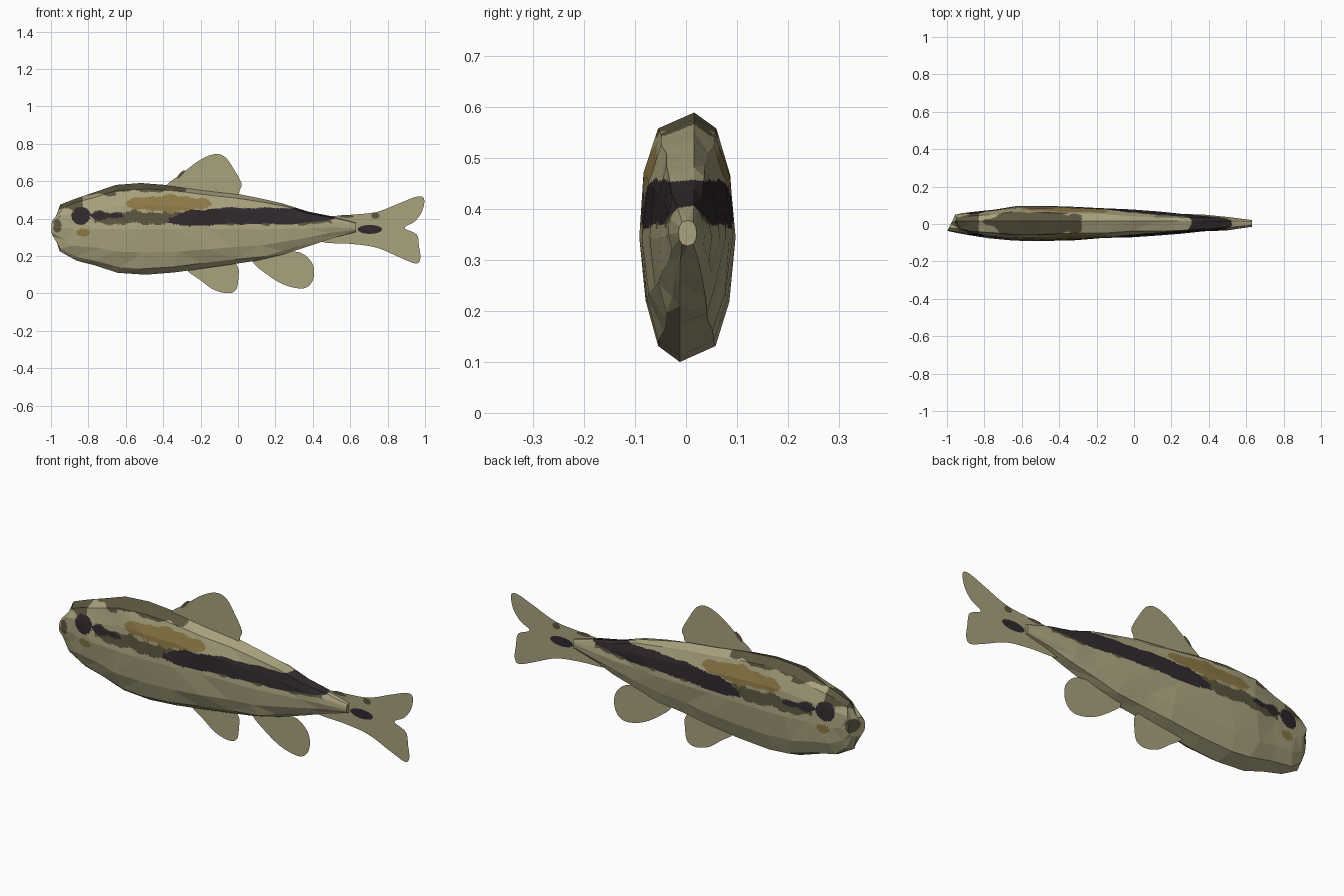
import bpy, bmesh, math, random
from mathutils import Vector

if "Cube" in bpy.data.objects:
    bpy.data.objects.remove(bpy.data.objects["Cube"])

random.seed(4)


def material(name, rgb):
    m = bpy.data.materials.new(name)
    m.diffuse_color = (*rgb, 1)
    m.use_nodes = True
    m.node_tree.nodes["Principled BSDF"].inputs["Base Color"].default_value = m.diffuse_color
    return m


TAN = material("tan scales", (0.40, 0.36, 0.21))
OLIVE = material("dark olive", (0.105, 0.092, 0.05))
DARK = material("near black stripe", (0.03, 0.022, 0.026))
GOLD = material("gold patch", (0.27, 0.195, 0.062))
MATS = [TAN, OLIVE, DARK, GOLD]


def finish(bm, name, mats):
    me = bpy.data.meshes.new(name)
    bm.to_mesh(me)
    bm.free()
    for m in mats:
        me.materials.append(m)
    ob = bpy.data.objects.new(name, me)
    bpy.context.collection.objects.link(ob)
    return ob


def smooth_loop(pts, steps=5):
    """Closed Catmull-Rom outline through a few points."""
    out, n = [], len(pts)
    for i in range(n):
        a, b, c, d = (Vector(pts[(i + k) % n]) for k in (-1, 0, 1, 2))
        for s in range(steps):
            t = s / steps
            out.append(0.5 * (2 * b + (c - a) * t + (2 * a - 5 * b + 4 * c - d) * t * t
                              + (3 * b - a - 3 * c + d) * t ** 3))
    return out


def flat_fin(name, pts, y=0.005, mat=TAN):
    bm = bmesh.new()
    f = bm.faces.new([bm.verts.new((p.x, y, p.y)) for p in smooth_loop(pts)])
    f.normal_update()
    bmesh.ops.triangulate(bm, faces=[f])
    return finish(bm, name, [mat])


def inside(x, z, cx, cz, rx, rz):
    return ((x - cx) / rx) ** 2 + ((z - cz) / rz) ** 2 < 1


def skin(p):
    """Marking index at a point on the body."""
    x, z = p.x, p.z
    w = 0.006 * math.sin(31 * x) + 0.004 * math.sin(67 * x + 1)
    # eye, nose spots and short front dashes
    if inside(x, z, -0.84, 0.415, 0.05, 0.048):
        return 2
    if inside(x, z, -0.70, 0.416, 0.09, 0.02 + w):
        return 2
    if inside(x, z, -0.965, 0.36, 0.022, 0.035):
        return 1
    # main side stripe
    if -0.37 < x < 0.52:
        half = 0.043 * min(1, (x + 0.42) / 0.16, (0.62 - x) / 0.3)
        centre = 0.392 + 0.022 * min(1, (x + 0.37) / 0.3)
        if abs(z - centre + 0.4 * w) < half:
            return 2
    if inside(x, z, -0.83, 0.325, 0.035, 0.022):
        return 3
    if inside(x, z, -0.37, 0.48, 0.23, 0.043 + w):
        return 3
    # olive edging round the stripe
    if -0.77 < x < 0.5 and 0.372 + w < z < 0.436 + w:
        return 1
    # olive head and back
    if x < -0.83 and z > 0.455 + w - 0.25 * max(0, -x - 0.9):
        return 1
    if -0.83 <= x < -0.28 and z > 0.545 + w - (0.02 if x < -0.65 else 0):
        return 1
    return 0


# body: x, bottom, top, half width of each twelve-sided ring
RINGS = [(-0.978, .30, .40, .040), (-.94, .225, .475, .052), (-.88, .175, .508, .063),
         (-.76, .15, .537, .077), (-.64, .11, .58, .089), (-.50, .10, .59, .095),
         (-.33, .112, .576, .089), (-.18, .135, .553, .081), (-.03, .158, .534, .072),
         (.12, .175, .508, .063), (.25, .21, .482, .054), (.38, .255, .438, .045),
         (.50, .295, .41, .036), (.63, .328, .378, .018)]
SIDES = 12
bm = bmesh.new()
loops = []
for k, (x, lo, hi, hw) in enumerate(RINGS):
    ring = []
    end = k in (0, len(RINGS) - 1)
    for i in range(SIDES):
        a = 2 * math.pi * i / SIDES
        s, c = math.sin(a), math.cos(a)
        y = hw * math.copysign(abs(s) ** 0.72, s) if abs(s) > 1e-6 else 0
        z = (lo + hi) / 2 + (hi - lo) / 2 * math.copysign(abs(c) ** 0.95, c)
        jx = 0 if end else random.uniform(-0.02, 0.02)
        if k == 0:
            jx = 0.5 * y          # slanted snout
        jy = 0 if end else random.uniform(-0.004, 0.004)
        if abs(s) < 1e-6 and not end:
            jy = 0.013 if c > 0 else -0.015
        ring.append(bm.verts.new((x + jx, y + jy + 0.003, z)))
    loops.append(ring)
for a, b in zip(loops, loops[1:]):
    for i in range(SIDES):
        j = (i + 1) % SIDES
        bm.faces.new((a[i], a[j], b[j], b[i]))
bm.faces.new(loops[0])
bm.faces.new(loops[-1])
bmesh.ops.recalc_face_normals(bm, faces=bm.faces)
bmesh.ops.triangulate(bm, faces=bm.faces[:])
bmesh.ops.subdivide_edges(bm, edges=bm.edges[:], cuts=11, use_grid_fill=True)
for f in bm.faces:
    f.smooth = False
    f.material_index = skin(f.calc_center_median())
finish(bm, "body", MATS)

# fins
flat_fin("dorsal_fin", [(-.38, .565), (-.30, .64), (-.20, .715), (-.12, .745), (-.065, .725),
                        (-.02, .66), (.018, .59), (.01, .555), (-.02, .52), (-.2, .51)])
flat_fin("pelvic_fin", [(-.28, .14), (-.20, .07), (-.13, .02), (-.055, .001), (-.01, .02),
                        (.002, .08), (0, .14), (-.05, .185), (-.17, .2)])
flat_fin("anal_fin", [(.08, .175), (.15, .105), (.25, .045), (.35, .027), (.40, .07),
                      (.402, .15), (.35, .21), (.28, .225), (.18, .22)])
flat_fin("tail_fin", [(.42, .40), (.60, .42), (.74, .435), (.87, .485), (.96, .518), (.995, .505),
                      (.985, .44), (.945, .385), (.89, .35), (.955, .315), (.968, .25),
                      (.975, .185), (.95, .16), (.87, .19), (.74, .245), (.60, .265),
                      (.45, .275), (.40, .33)])

# painted marks on both sides of the fins
MARKS = [("tail_stripe", .705, .342, .065, .024, DARK), ("tail_edge_mark", .735, .415, .022, .016, OLIVE),
         ("tail_root_mark", .58, .412, .04, .008, OLIVE), ("dorsal_mark", -.305, .636, .03, .008, OLIVE)]
for name, cx, cz, rx, rz, mat in MARKS:
    tilt = 0.8 if name == "dorsal_mark" else 0
    for side, y in (("front", 0.002), ("back", 0.008)):
        pts = [(cx + rx * math.cos(a) * math.cos(tilt) - rz * math.sin(a) * math.sin(tilt),
                cz + rx * math.cos(a) * math.sin(tilt) + rz * math.sin(a) * math.cos(tilt))
               for a in (math.pi * k / 4 for k in range(8))]
        flat_fin(f"{name}_{side}", pts, y, mat)
